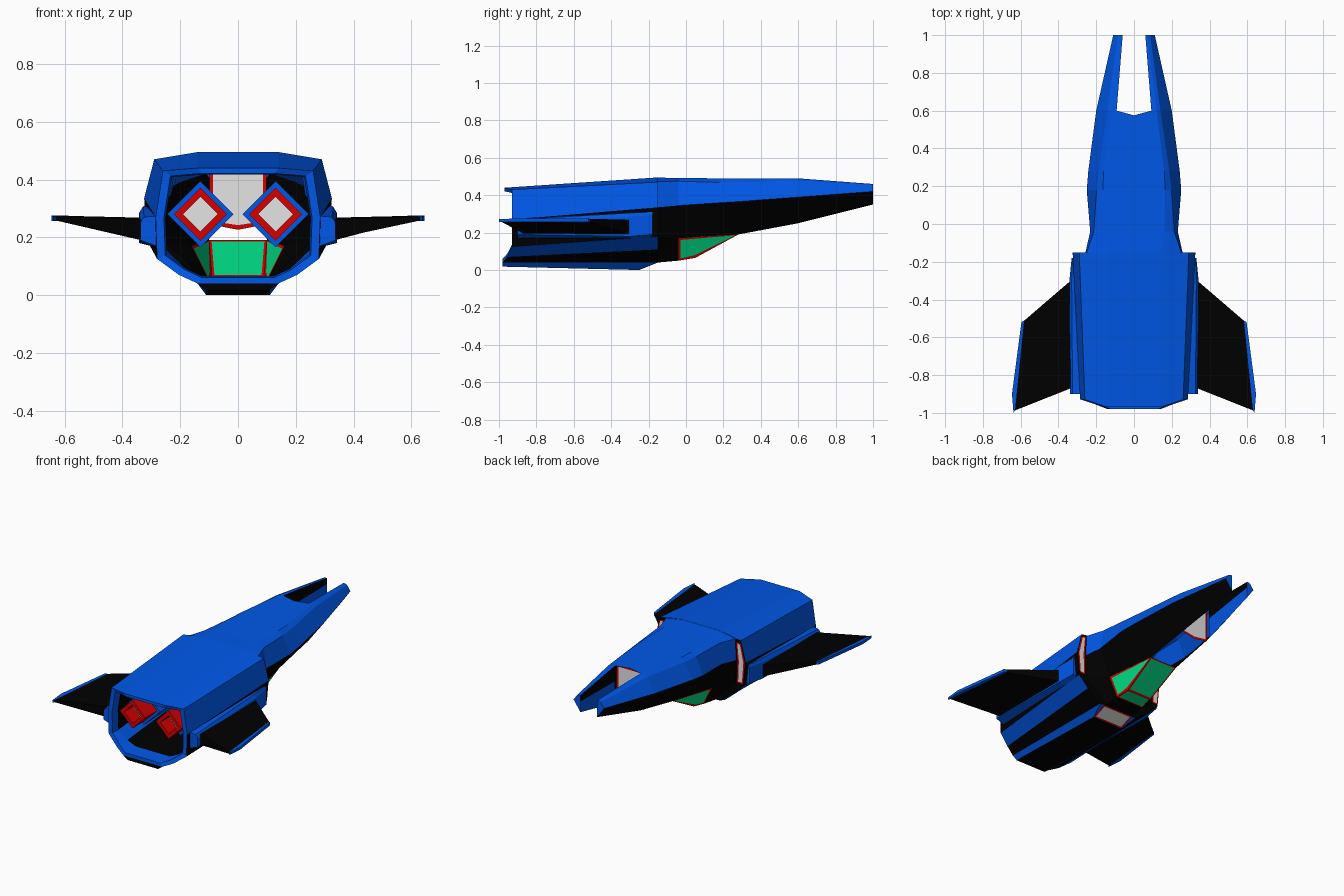
import bpy, bmesh
from mathutils import Vector

cube = bpy.data.objects.get("Cube")
if cube:
    bpy.data.objects.remove(cube)

COLOURS = {
    "hull blue": (0.0, 0.095, 0.8),
    "panel black": (0.0, 0.0, 0.0),
    "trim red": (0.68, 0.0, 0.0),
    "glass green": (0.0, 0.78, 0.25),
    "light panel white": (0.78, 0.78, 0.78),
}
MATS = []
for label, rgb in COLOURS.items():
    m = bpy.data.materials.new(label)
    m.use_nodes = True
    m.diffuse_color = (*rgb, 1)
    m.node_tree.nodes["Principled BSDF"].inputs["Base Color"].default_value = (*rgb, 1)
    MATS.append(m)
BLUE, BLACK, RED, GREEN, WHITE = range(5)


class Part:
    """Collects faces, mirrored across x when asked, into one object."""
    def __init__(self, name):
        self.name, self.bm = name, bmesh.new()

    def face(self, pts, mat, both=True, frame=0):
        sides = [list(pts)]
        if both:
            sides.append([(-x, y, z) for x, y, z in reversed(pts)])
        for side in sides:
            f = self.bm.faces.new([self.bm.verts.new(Vector(p)) for p in side])
            f.material_index = mat
            if frame:
                f.normal_update()
                ring = bmesh.ops.inset_region(self.bm, faces=[f], thickness=frame, use_boundary=True)
                for r in ring["faces"]:
                    r.material_index = RED

    def loft(self, a, b, mats, closed=False):
        n = min(len(a), len(b))
        for i in range(n if closed else n - 1):
            j = (i + 1) % n
            self.face([a[i], a[j], b[j], b[i]], mats[i % len(mats)])

    def span(self, a, b, mat, frame=0):
        """Quad across the centre between two points and their mirrors."""
        flip = lambda p: (-p[0], p[1], p[2])
        self.face([a, b, flip(b), flip(a)], mat, False, frame)

    def done(self):
        bmesh.ops.remove_doubles(self.bm, verts=self.bm.verts, dist=0.0005)
        bmesh.ops.recalc_face_normals(self.bm, faces=self.bm.faces)
        mesh = bpy.data.meshes.new(self.name)
        self.bm.to_mesh(mesh)
        self.bm.free()
        for m in MATS:
            mesh.materials.append(m)
        bpy.context.collection.objects.link(bpy.data.objects.new(self.name, mesh))


def at(y, *xz):
    return [(x, y, z) for x, z in xz]


def shrink(ring, y, k=0.9):
    return [(x * k, y if y else py, 0.25 + (z - 0.25) * k) for x, py, z in ring]


# Rear shell: half cross-sections run from roof edge down to keel
SKIN = [BLUE, BLUE, BLACK, BLUE, BLACK]
rear = [(.14, -.97, .44), (.26, -.93, .43), (.285, -.93, .27),
        (.28, -.93, .125), (.205, -.955, .07), (.14, -.98, .04)]
front = at(-.15, (.14, .495), (.29, .47), (.325, .335), (.31, .18), (.24, .11), (.14, .04))
shell = Part("rear_shell")
shell.loft(rear, front, SKIN)
shell.span(rear[0], front[0], BLUE)
shell.done()

# Rim of the rear opening and the lining behind it
lip, lip_in, deep = shrink(rear, 0), shrink(rear, -.88, .88), shrink(front, -.16)
lining = Part("rear_lining")
lining.loft(rear, lip, [BLUE])
lining.loft(lip, lip_in, [BLUE])
lining.loft(lip_in, deep, [BLACK, BLACK, BLACK, BLUE, BLACK])
for a, b, mat in ((rear, lip, BLUE), (lip, lip_in, BLUE), (lip_in, deep, BLACK)):
    lining.span(a[0], b[0], mat)
    lining.span(a[-1], b[-1], mat)
lining.done()

# Nose hull
n0 = at(-.15, (.14, .494), (.25, .473), (.257, .335), (.25, .18), (.18, .12), (.11, .04))
n1 = at(-.04, (.16, .492), (.213, .475), (.232, .345), (.16, .17), (.13, .11), (.1, .05))
n2 = at(.18, (.165, .49), (.198, .468), (.25, .36), (.119, .184))
n3 = at(.28, (.16, .49), (.187, .468), (.242, .366), (.1, .19))
n4 = at(.6, (.12, .49), (.14, .48), (.2, .39), (.092, .25))
n5 = at(1, (.07, .46), (.085, .455), (.11, .42), (.06, .35))
stations = [n0, n1, n2, n3, n4, n5]
nose = Part("nose_hull")
for a, b in zip(stations, stations[1:]):
    nose.loft(a, b, [BLUE, BLUE, BLACK, BLACK, BLACK])
nose.span(n0[0], n1[0], BLUE)
edge = [s[0] for s in stations[1:5]] + [(.092, .6, .49)]
nose.face(edge + [(0, .575, .49)] + [(-x, y, z) for x, y, z in reversed(edge)], BLUE, False)
nose.span(n0[-1], n1[-1], BLACK)
# Inner sides of the two prongs
w4 = [n4[0]] + at(.6, (.092, .49), (.092, .39)) + [n4[3]]
w5 = [n5[0]] + at(1, (.06, .46), (.06, .42)) + [n5[3]]
nose.loft(w4, w5, [BLUE, BLACK, BLUE])
nose.face(n5 + [w5[2], w5[1]], BLUE)
nose.done()

# Framed light panel at the root of the notch
notch = Part("notch_panel")
rim = at(.573, (.098, .488), (.098, .245), (0, .226), (-.098, .245), (-.098, .488))
notch.face(rim, WHITE, False, .016)
notch.done()

# Step between shell and nose, with a framed intake plate on each side
step = Part("shoulder_step")
step.loft(front, n0, [BLUE, BLACK, BLACK, BLACK, BLACK])
step.span(front[0], n0[0], BLUE)
step.done()
intakes = Part("side_intakes")
intakes.face(at(-.144, (.262, .458), (.294, .452), (.322, .335), (.309, .195), (.268, .195), (.27, .335)),
             WHITE, True, .01)
intakes.done()

# Keel with a framed sloping front
k0, k1, k2 = (.11, -.98, .018), (.11, -.25, 0), (.11, -.15, .04)
t0, t2 = (.14, -.98, .04), (.14, -.15, .04)
keel = Part("keel")
keel.span(k0, k1, BLACK)
keel.span(k1, k2, WHITE, .014)
keel.span(k0, t0, BLACK)
keel.face([k0, t0, t2, k1], BLUE)
keel.face([k1, t2, k2], BLUE)
keel.done()

# Glazed canopy under the nose
top, base, chin, tip = n1[3], n1[5], (.09, .05, .065), n3[3]
canopy = Part("belly_canopy")
canopy.face([top, base, chin, tip], GREEN, True, .016)
canopy.span(base, chin, GREEN, .012)
canopy.span(chin, tip, GREEN, .012)
canopy.done()


# Engines: diamond tubes with a recessed light plate
def diamond(y, r):
    return at(y, (.13 + r, .28), (.13, .28 + r), (.13 - r, .28), (.13, .28 - r))


engines = Part("engines")
steps = [(-.2, .09), (-.76, .115), (-.78, .115), (-.78, .092), (-.9, .092), (-.9, .06), (-.81, .06)]
for i, (a, b) in enumerate(zip(steps, steps[1:])):
    engines.loft(diamond(*a), diamond(*b), [BLUE if i < 3 else RED], True)
engines.face(diamond(-.81, .06), WHITE)
engines.done()

# Side pods that carry the wings
pods = Part("wing_pods")
p0 = at(-.9, (.27, .275), (.325, .27), (.338, .25), (.338, .19), (.27, .165))
p1 = at(-.3, (.28, .31), (.33, .305), (.342, .285), (.342, .18), (.28, .165))
p2 = at(-.18, (.29, .31), (.325, .31), (.33, .295), (.33, .19), (.29, .17))
pods.loft(p0, p1, [BLUE], True)
pods.loft(p1, p2, [BLUE], True)
pods.face(p0, BLUE)
pods.face(p2, BLUE)
pods.done()

# Wings with a coloured tip strip
wings = Part("wings")
root = [(.335, -.3, .268), (.335, -.87, .262), (.335, -.87, .195), (.335, -.3, .19)]
mid = [(.582, -.512, .274), (.63, -.987, .272), (.63, -.987, .258), (.582, -.512, .255)]
end = [(.596, -.52, .276), (.646, -.9, .275), (.638, -1, .273),
       (.638, -1, .257), (.646, -.9, .257), (.596, -.52, .257)]
wings.loft(root, mid, [BLACK], True)
wings.face([mid[0]] + end[:3] + [mid[1]], BLUE)
wings.face([mid[2]] + end[3:] + [mid[3]], BLUE)
wings.face([mid[1], end[2], end[3], mid[2]], BLUE)
wings.face([mid[0], end[0], end[5], mid[3]], BLUE)
wings.face([end[0], end[1], end[4], end[5]], BLUE)
wings.face([end[1], end[2], end[3], end[4]], BLUE)
wings.done()
